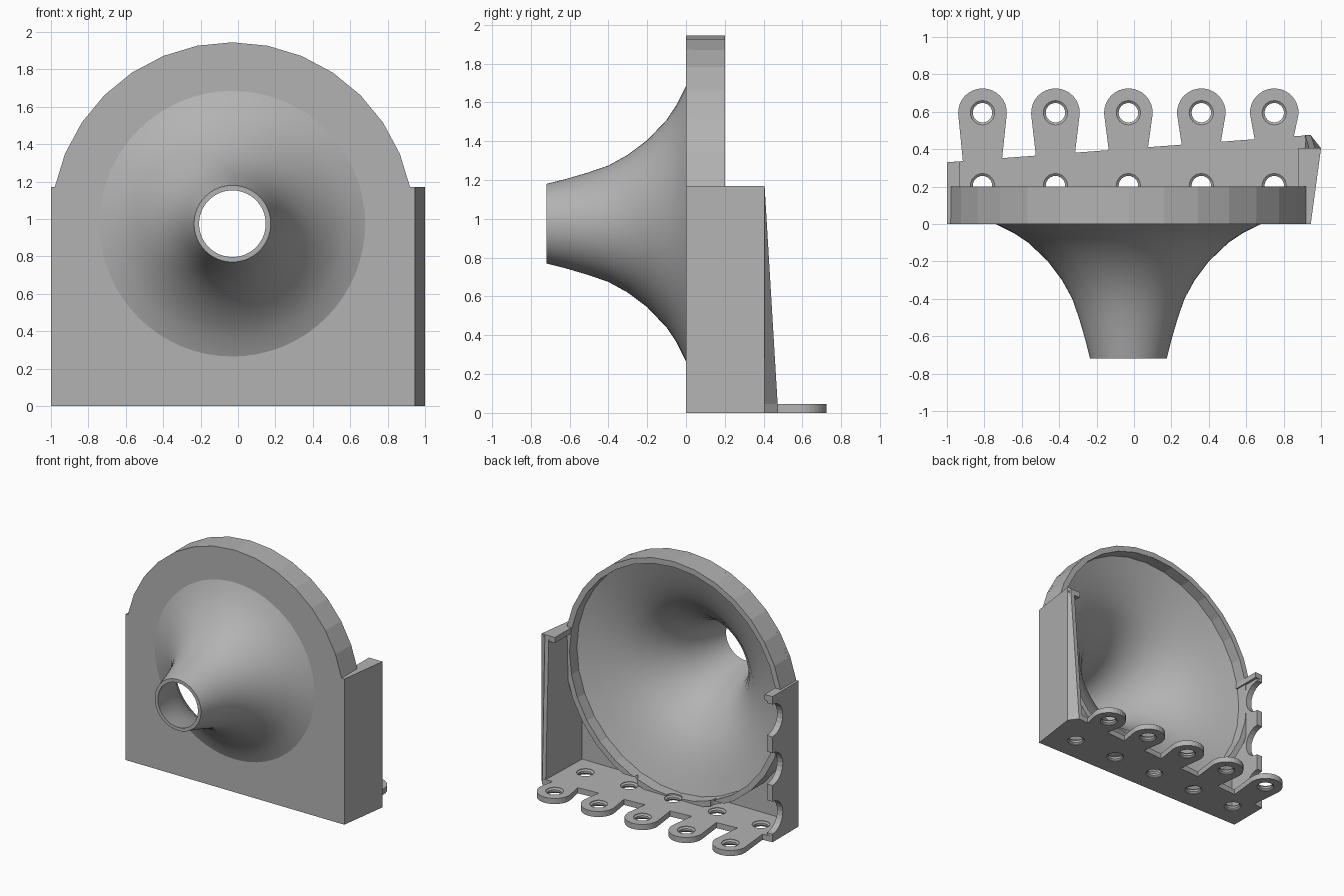
import bpy, bmesh
from math import sin, cos, pi, atan2
from mathutils import Vector, Matrix

if "Cube" in bpy.data.objects:
    bpy.data.objects.remove(bpy.data.objects["Cube"])

grey = bpy.data.materials.new("plain_grey")
grey.use_nodes = True
grey.diffuse_color = (0.45, 0.45, 0.45, 1)
grey.node_tree.nodes["Principled BSDF"].inputs["Base Color"].default_value = (0.45, 0.45, 0.45, 1)

CX, CZ, R = -0.03, 0.975, 0.97      # horn axis and rim radius
PITCH, WALL_TOP, FLOOR = 0.39, 1.17, 0.045
TABS = [CX + PITCH * i for i in range(-2, 3)]


def finish(name, bm, smooth=False):
    bmesh.ops.recalc_face_normals(bm, faces=bm.faces)
    mesh = bpy.data.meshes.new(name)
    bm.to_mesh(mesh)
    bm.free()
    mesh.materials.append(grey)
    ob = bpy.data.objects.new(name, mesh)
    bpy.context.collection.objects.link(ob)
    if smooth:
        bpy.ops.object.select_all(action='DESELECT')
        ob.select_set(True)
        bpy.context.view_layer.objects.active = ob
        bpy.ops.object.shade_smooth_by_angle()
    return ob


def loft(name, lower, upper):
    """Solid between two outlines with equal point counts."""
    bm = bmesh.new()
    a = [bm.verts.new(p) for p in lower]
    b = [bm.verts.new(p) for p in upper]
    bm.faces.new(a)
    bm.faces.new(b)
    for i in range(len(a)):
        j = (i + 1) % len(a)
        bm.faces.new((a[i], a[j], b[j], b[i]))
    return finish(name, bm)


def prism(name, outline, axis, start, end):
    def place(p, d):
        q = list(p)
        q.insert(axis, d)
        return q
    return loft(name, [place(p, start) for p in outline], [place(p, end) for p in outline])


def lathe(name, profile, segments, axis, origin, smooth=False):
    """Revolve a closed (radius, distance) loop; zero radii make poles."""
    bm = bmesh.new()
    vs = [bm.verts.new((r, 0, h)) for r, h in profile]
    for i in range(len(vs)):
        bm.edges.new((vs[i], vs[(i + 1) % len(vs)]))
    bmesh.ops.spin(bm, geom=bm.verts[:] + bm.edges[:], cent=(0, 0, 0), axis=(0, 0, 1),
                   angle=2 * pi, steps=segments)
    bmesh.ops.remove_doubles(bm, verts=bm.verts, dist=0.0005)
    bmesh.ops.dissolve_degenerate(bm, edges=bm.edges, dist=0.0001)
    turn = Vector((0, 0, 1)).rotation_difference(Vector(axis)).to_matrix().to_4x4()
    bm.transform(Matrix.Translation(origin) @ turn)
    return finish(name, bm, smooth)


def cut(target, cutter):
    cutter.hide_render = True
    cutter.hide_viewport = True
    mod = target.modifiers.new("cut", 'BOOLEAN')
    mod.operation = 'DIFFERENCE'
    mod.solver = 'EXACT'
    mod.object = cutter


def arc(cx, cy, r, start, end, steps):
    return [(cx + r * cos(start + (end - start) * i / steps),
             cy + r * sin(start + (end - start) * i / steps)) for i in range(steps + 1)]


# Flared horn with an open nozzle
flare = [(0.205, -0.72), (0.23, -0.62), (0.262, -0.51), (0.30, -0.40), (0.355, -0.30),
         (0.43, -0.20), (0.535, -0.10), (0.61, -0.05), (0.71, 0), (0.83, 0.045), (0.955, 0.085)]
inner = [(r - 0.03, y + 0.022 * max(0, (y + 0.72) / 0.8)) for r, y in flare]
inner[0] = (0.178, -0.72)
lathe("horn", flare + inner[::-1], 64, (0, 1, 0), (CX, 0, CZ), True)

# Circular rim around the mouth
rim = lathe("mouth_rim", [(R, 0), (R, 0.2), (0.925, 0.2), (0.925, 0.06), (0.94, 0)],
            32, (0, 1, 0), (CX, 0, CZ))

# Arched front plate with a flared opening for the horn
side = atan2(WALL_TOP - CZ, 0.95)
outline = [(-1, 0), (0.945, 0), (0.945, WALL_TOP)]
outline += arc(CX, CZ, R, side, pi - side, 14) + [(-1, WALL_TOP)]
front = prism("front_plate", outline, 1, 0, 0.03)
cut(front, lathe("horn_opening_cutter",
                 [(0, -0.03), (0.65, -0.03), (0.70, 0), (0.76, 0.03), (0.80, 0.06), (0, 0.06)],
                 64, (0, 1, 0), (CX, 0, CZ)))

# Floor plate: slanted rear edge carrying five rounded tabs
def rear_edge(x):
    return 0.33 + 0.075 * (x + 1)

points = [(-1, 0), (0.945, 0), (1, 0.405), (0.945, 0.475)]
for x in reversed(TABS):
    points.append((x + 0.105, rear_edge(x + 0.105)))
    points += arc(x, 0.595, 0.13, -0.06, pi + 0.06, 16)
    points.append((x - 0.105, rear_edge(x - 0.105)))
points.append((-1, 0.33))
floor = prism("floor_plate", points, 2, 0, FLOOR)

# Countersunk holes in two rows
hole = [(0, -0.02), (0.065, -0.02), (0.065, 0.004), (0.052, 0.014), (0.052, 0.031),
        (0.065, 0.041), (0.065, 0.12), (0, 0.12)]
for x in TABS:
    for y in (0.595, 0.595 - PITCH):
        c = lathe("hole_cutter", hole, 24, (0, 0, 1), (x, y, 0))
        cut(floor, c)
        if y < 0.3:
            cut(rim, c)

# Right wall with three rounded bites along its rear edge
wall = [(0, 0), (0.33, 0)]
for i in range(3):
    wall += arc(0.33, PITCH * (i + 0.5), 0.13, -pi / 2, -1.5 * pi, 12)
wall += [(0.33, WALL_TOP), (0, WALL_TOP)]
prism("right_wall", wall, 0, -1, -0.95)
prism("right_wall_lip", [(-1, 0), (-0.93, 0), (-0.93, 0.335), (-1, 0.33)], 2,
      WALL_TOP - 0.045, WALL_TOP)

# Left wall: splayed outward, its rear edge leaning in toward the top
low = [(0.90, 0), (0.945, 0), (1, 0.405), (0.945, 0.475), (0.915, 0.475)]
high = [(0.90, 0), (0.945, 0), (1, 0.405), (0.97, 0.405), (0.935, 0.405)]
loft("left_wall", [(x, y, 0) for x, y in low], [(x, y, WALL_TOP) for x, y in high])
prism("left_wall_lip", [(0.88, 0), (0.945, 0), (1, 0.405), (0.88, 0.405)], 2,
      WALL_TOP - 0.045, WALL_TOP)
